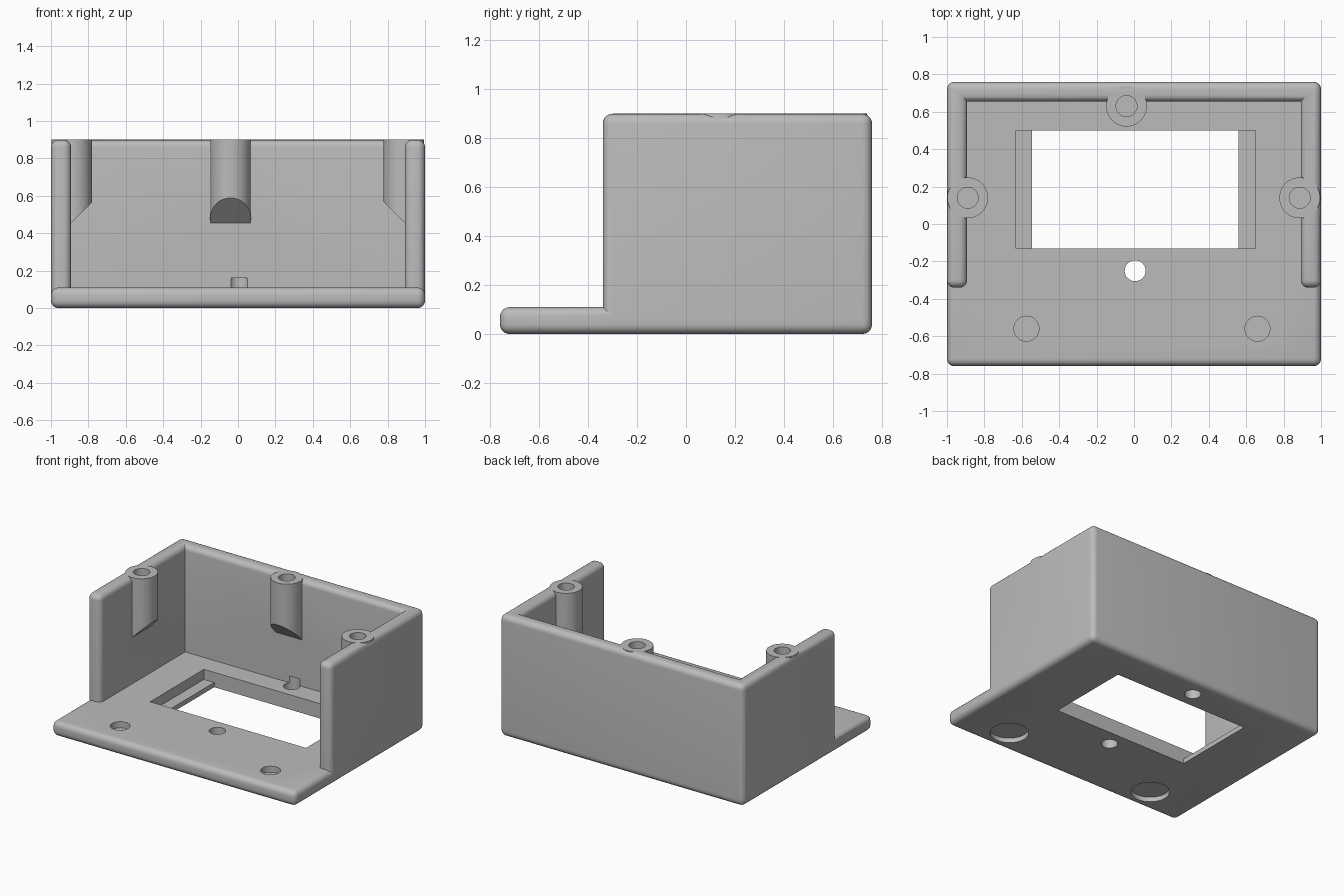
import bpy, bmesh, math
from mathutils import Vector

if "Cube" in bpy.data.objects:
    bpy.data.objects.remove(bpy.data.objects["Cube"], do_unlink=True)

GREY = (0.5, 0.5, 0.5, 1)
plastic = bpy.data.materials.new("grey plastic")
plastic.use_nodes = True
plastic.diffuse_color = GREY
plastic.node_tree.nodes["Principled BSDF"].inputs["Base Color"].default_value = GREY

HALF_Y, FLOOR, TOP = 0.76, 0.11, 0.9
WALL, WALL_FRONT, ROUND = 0.108, -0.34, 0.04


def make_object(name, bm):
    bmesh.ops.recalc_face_normals(bm, faces=bm.faces)
    mesh = bpy.data.meshes.new(name)
    bm.to_mesh(mesh)
    bm.free()
    mesh.materials.append(plastic)
    obj = bpy.data.objects.new(name, mesh)
    bpy.context.collection.objects.link(obj)
    return obj


def prism(outline, z0, z1):
    bm = bmesh.new()
    face = bm.faces.new([bm.verts.new((x, y, z0)) for x, y in outline])
    moved = bmesh.ops.extrude_face_region(bm, geom=[face])["geom"]
    bmesh.ops.translate(bm, vec=(0, 0, z1 - z0),
                        verts=[g for g in moved if isinstance(g, bmesh.types.BMVert)])
    bmesh.ops.recalc_face_normals(bm, faces=bm.faces)
    return bm


def rectangle(x0, x1, y0, y1):
    return [(x0, y0), (x1, y0), (x1, y1), (x0, y1)]


def round_edges(bm, edges):
    bmesh.ops.bevel(bm, geom=edges, offset=ROUND, segments=5, profile=0.5, affect="EDGES")


def cylinder(x, y, r, z0, z1, sides=48):
    ring = [2 * math.pi * i / sides for i in range(sides)]
    return prism([(x + r * math.cos(a), y + r * math.sin(a)) for a in ring], z0, z1)


def combine(target, other, operation):
    mod = target.modifiers.new(operation.lower(), "BOOLEAN")
    mod.operation, mod.solver, mod.object = operation, "EXACT", other
    bpy.context.view_layer.objects.active = target
    bpy.ops.object.modifier_apply(modifier=mod.name)
    bpy.data.objects.remove(other, do_unlink=True)


def cut(bm):
    cutter = make_object("cutter", bm)
    cutter.hide_render = True
    combine(housing, cutter, "DIFFERENCE")


# Floor plate, rounded all over
bm = prism(rectangle(-1, 1, -HALF_Y, HALF_Y), 0, FLOOR)
round_edges(bm, bm.edges[:])
housing = make_object("housing", bm)

# U-shaped wall: outer edges and rim rounded, inner corners and foot sharp
inner_x, inner_y, foot = 1 - WALL, HALF_Y - WALL + 0.003, FLOOR / 2
bm = prism([(-1, WALL_FRONT), (-inner_x, WALL_FRONT), (-inner_x, inner_y), (inner_x, inner_y),
            (inner_x, WALL_FRONT), (1, WALL_FRONT), (1, HALF_Y), (-1, HALF_Y)], foot, TOP)
rounded = []
for e in bm.edges:
    a, b = (v.co for v in e.verts)
    upright = abs(a.z - b.z) > 0.1
    concave = upright and abs(a.y - inner_y) < 0.001
    if not concave and (upright or a.z > foot + 0.1):
        rounded.append(e)
round_edges(bm, rounded)
combine(housing, make_object("wall", bm), "UNION")

# Screw bosses with undersides sloping at 45 degrees into the wall
bosses = [(-0.04, 0.63, Vector((0, -1, 0)), Vector((0, inner_y, 0))),
          (-0.889, 0.14, Vector((1, 0, 0)), Vector((-inner_x, 0, 0))),
          (0.886, 0.14, Vector((-1, 0, 0)), Vector((inner_x, 0, 0)))]
for x, y, inward, wall_point in bosses:
    bm = cylinder(x, y, 0.109, 0.2, TOP)
    cutting = bmesh.ops.bisect_plane(
        bm, geom=bm.verts[:] + bm.edges[:] + bm.faces[:],
        plane_co=wall_point + Vector((0, 0, 0.455)),
        plane_no=inward - Vector((0, 0, 1)), clear_outer=True)
    rim = [g for g in cutting["geom_cut"] if isinstance(g, bmesh.types.BMEdge)]
    bmesh.ops.edgeloop_fill(bm, edges=rim)
    combine(housing, make_object("boss", bm), "UNION")
for x, y, *_ in bosses:
    cut(cylinder(x, y, 0.056, 0.55, 1))

# Window with a ledge at each end
cut(prism(rectangle(-0.545, 0.56, -0.13, 0.5), -0.1, 0.2))
cut(prism(rectangle(-0.63, 0.65, -0.13, 0.5), 0.035, 0.2))

# Mounting holes; the rear one also notches the back wall
for y in (-0.25, 0.62):
    cut(cylinder(0.006, y, 0.056, -0.1, 0.16))

# Shallow round pockets in the front shelf, above and below
for x in (-0.575, 0.66):
    cut(cylinder(x, -0.56, 0.067, 0.065, 0.2))
for x in (-0.62, 0.615):
    cut(cylinder(x, -0.57, 0.13, -0.1, 0.035))

# Smooth curved surfaces, sharp edges kept
bpy.ops.object.select_all(action="DESELECT")
housing.select_set(True)
bpy.context.view_layer.objects.active = housing
bpy.ops.object.shade_smooth_by_angle(angle=math.radians(30))
